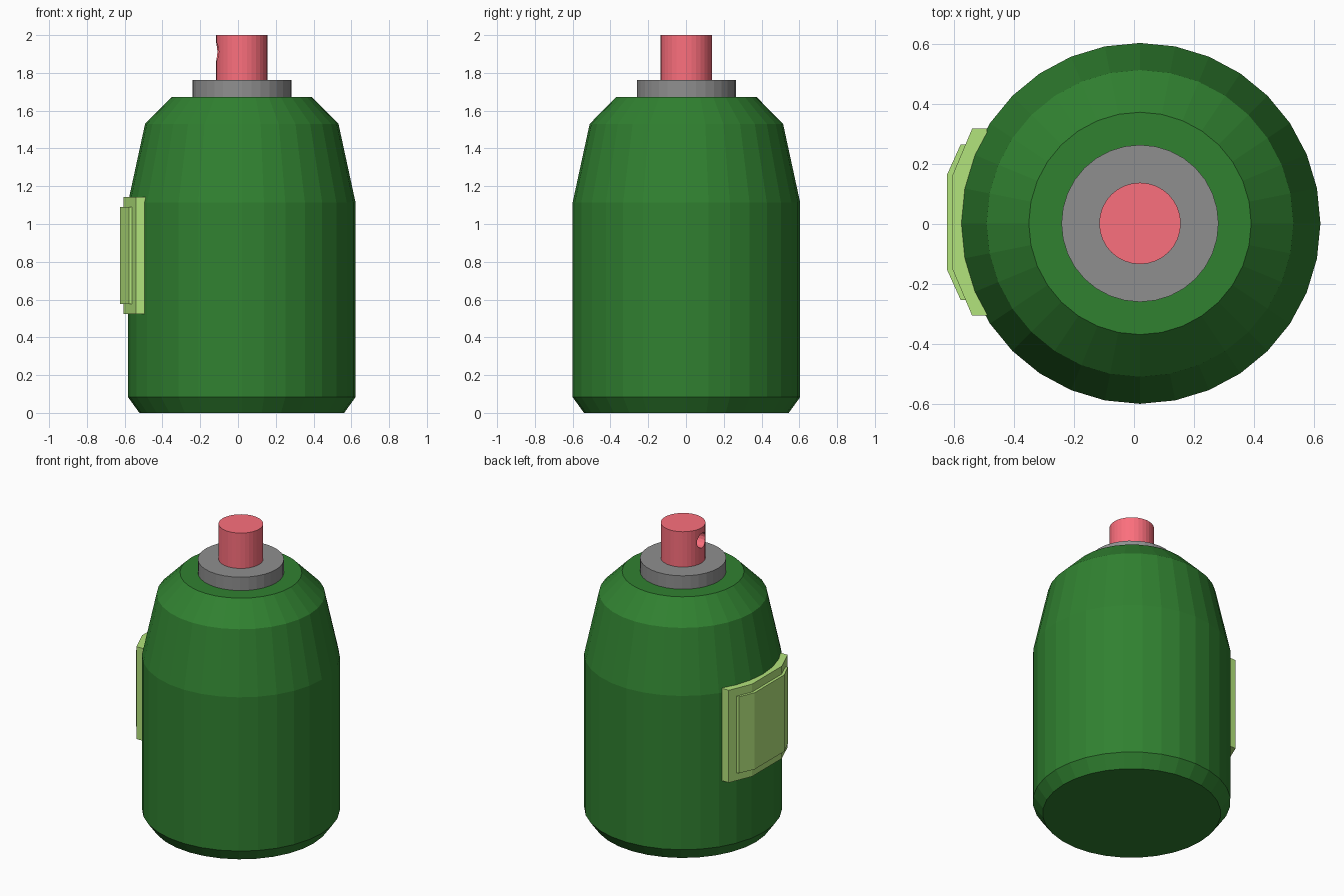
import bpy, bmesh, math

if "Cube" in bpy.data.objects:
    bpy.data.objects.remove(bpy.data.objects["Cube"])

CX = 0.02   # axis of the can
SIDES = 32


def material(name, rgb):
    m = bpy.data.materials.new(name)
    m.diffuse_color = (*rgb, 1)
    m.use_nodes = True
    m.node_tree.nodes["Principled BSDF"].inputs["Base Color"].default_value = m.diffuse_color
    return m


def make_object(name, bm, mat=None):
    bmesh.ops.recalc_face_normals(bm, faces=bm.faces)
    mesh = bpy.data.meshes.new(name)
    bm.to_mesh(mesh)
    bm.free()
    ob = bpy.data.objects.new(name, mesh)
    bpy.context.collection.objects.link(ob)
    if mat:
        mesh.materials.append(mat)
    return ob


def lathe(name, profile, mat=None):
    """Flat-faced turned solid from (radius, z) pairs, capped at both ends."""
    bm = bmesh.new()
    rings = []
    for r, z in profile:
        rings.append([bm.verts.new((CX + r * math.cos(2 * math.pi * i / SIDES),
                                    0.002 + r * math.sin(2 * math.pi * i / SIDES), z))
                      for i in range(SIDES)])
    for a, b in zip(rings, rings[1:]):
        for i in range(SIDES):
            j = (i + 1) % SIDES
            bm.faces.new((a[i], a[j], b[j], b[i]))
    bm.faces.new(rings[0])
    bm.faces.new(rings[-1])
    return make_object(name, bm, mat)


def plate(name, half, z0, z1, mat):
    """Upright prism from half an outline (x, y), mirrored about y = 0.006."""
    outline = [(x, 0.006 + y) for x, y in half]
    outline += [(x, 0.006 - y) for x, y in reversed(half)]
    bm = bmesh.new()
    face = bm.faces.new([bm.verts.new((x, y, z0)) for x, y in outline])
    top = bmesh.ops.extrude_face_region(bm, geom=[face])["geom"]
    bmesh.ops.translate(bm, vec=(0, 0, z1 - z0),
                        verts=[g for g in top if isinstance(g, bmesh.types.BMVert)])
    return make_object(name, bm, mat)


green = material("can_green", (0.03, 0.22, 0.03))
lime = material("label_green", (0.45, 0.77, 0.2))
pink = material("nozzle_pink", (0.97, 0.16, 0.205))
grey = material("collar_grey", (0.275, 0.275, 0.275))

# Can body, collar and nozzle
lathe("can_body", [(0.542, 0), (0.602, 0.083), (0.602, 1.115), (0.512, 1.53), (0.371, 1.673)], green)
lathe("collar", [(0.262, 1.673), (0.262, 1.763)], grey)
nozzle = lathe("nozzle", [(0.136, 1.763), (0.136, 2.0)], pink)

# Spray hole in the left side of the nozzle
bpy.ops.mesh.primitive_cylinder_add(vertices=16, radius=0.05, depth=0.16,
                                    location=(CX - 0.136, -0.008, 1.912),
                                    rotation=(0, math.pi / 2, 0))
cutter = bpy.context.object
cutter.name = "spray_hole_cutter"
cutter.data.materials.append(pink)
cutter.hide_render = True
cutter.hide_set(True)
cut = nozzle.modifiers.new("spray_hole", "BOOLEAN")
cut.operation = 'DIFFERENCE'
cut.solver = 'EXACT'
cut.object = cutter

# Two-layer label wrapped on the left side
plate("label_back", [(-0.49, 0.312), (-0.54, 0.312), (-0.605, 0.158)], 0.523, 1.143, lime)
plate("label_front", [(-0.55, 0.26), (-0.578, 0.26), (-0.624, 0.158)], 0.576, 1.09, lime)
